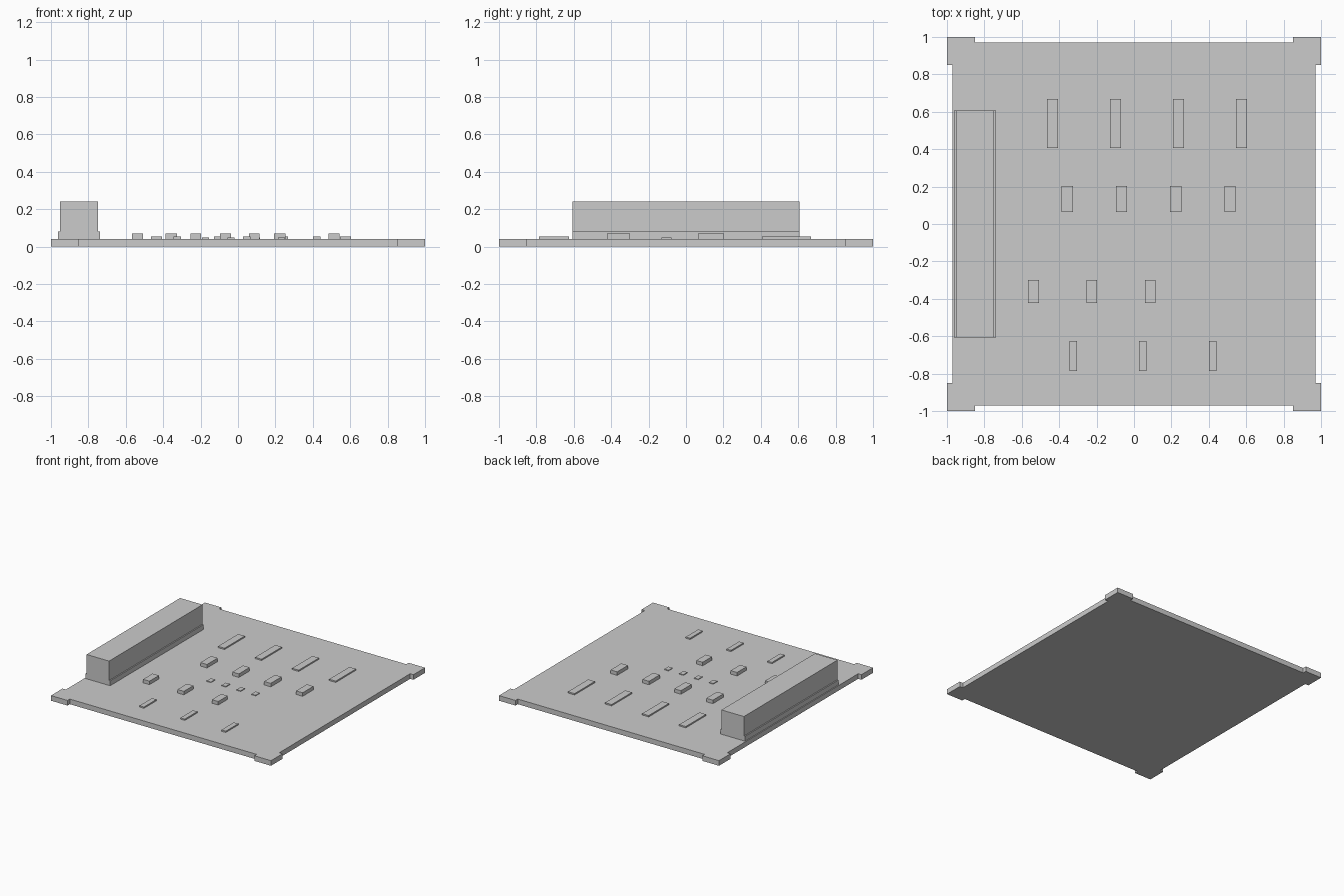
import bpy, bmesh

if "Cube" in bpy.data.objects:
    bpy.data.objects.remove(bpy.data.objects["Cube"])

TOP = 0.042  # upper surface of the board


def mesh_object(name, bm):
    bmesh.ops.recalc_face_normals(bm, faces=bm.faces)
    me = bpy.data.meshes.new(name)
    bm.to_mesh(me)
    bm.free()
    ob = bpy.data.objects.new(name, me)
    bpy.context.collection.objects.link(ob)
    return ob


def extrude_outline(name, points, offset):
    bm = bmesh.new()
    face = bm.faces.new([bm.verts.new(p) for p in points])
    res = bmesh.ops.extrude_face_region(bm, geom=[face], use_keep_orig=True)
    moved = [g for g in res["geom"] if isinstance(g, bmesh.types.BMVert)]
    bmesh.ops.translate(bm, verts=moved, vec=offset)
    return mesh_object(name, bm)


def block(name, x, y, w, d, z0, z1):
    bm = bmesh.new()
    bmesh.ops.create_cube(bm, size=1)
    bmesh.ops.scale(bm, verts=bm.verts, vec=(w, d, z1 - z0))
    ob = mesh_object(name, bm)
    ob.location = (x, y, (z0 + z1) / 2)
    return ob


# Square board with a raised tab at each corner: one corner turned four times
corner = [(0.97, 0.85), (1, 0.85), (1, 1), (0.85, 1), (0.85, 0.97)]
outline = []
for turn in range(4):
    outline += [(x, y, 0) for x, y in corner]
    corner = [(-y, x) for x, y in corner]
extrude_outline("board", outline, (0, 0, TOP))

# Long stepped housing along the left edge
half = [(0.112, TOP), (0.112, 0.082), (0.102, 0.082), (0.102, 0.242)]
profile = half + [(-x, z) for x, z in reversed(half)]
extrude_outline("edge_housing", [(x - 0.85, -0.606, z) for x, z in profile],
                (0, 1.214, 0))

# Rows of chips: name, first x, spacing, count, y, width, depth, top height
rows = [
    ("long_chip", -0.436, 0.337, 4, 0.537, 0.06, 0.263, 0.053),
    ("tall_chip", -0.357, 0.29, 4, 0.134, 0.06, 0.14, 0.071),
    ("short_chip", -0.538, 0.3125, 3, -0.361, 0.058, 0.123, 0.071),
    ("narrow_chip", -0.324, 0.372, 3, -0.706, 0.04, 0.162, 0.053),
    ("tiny_chip", -0.173, 0.1355, 4, -0.105, 0.038, 0.053, 0.048),
]
for name, x0, step, count, y, w, d, top in rows:
    for i in range(count):
        block(f"{name}_{i + 1}", x0 + i * step, y, w, d, TOP, top)
